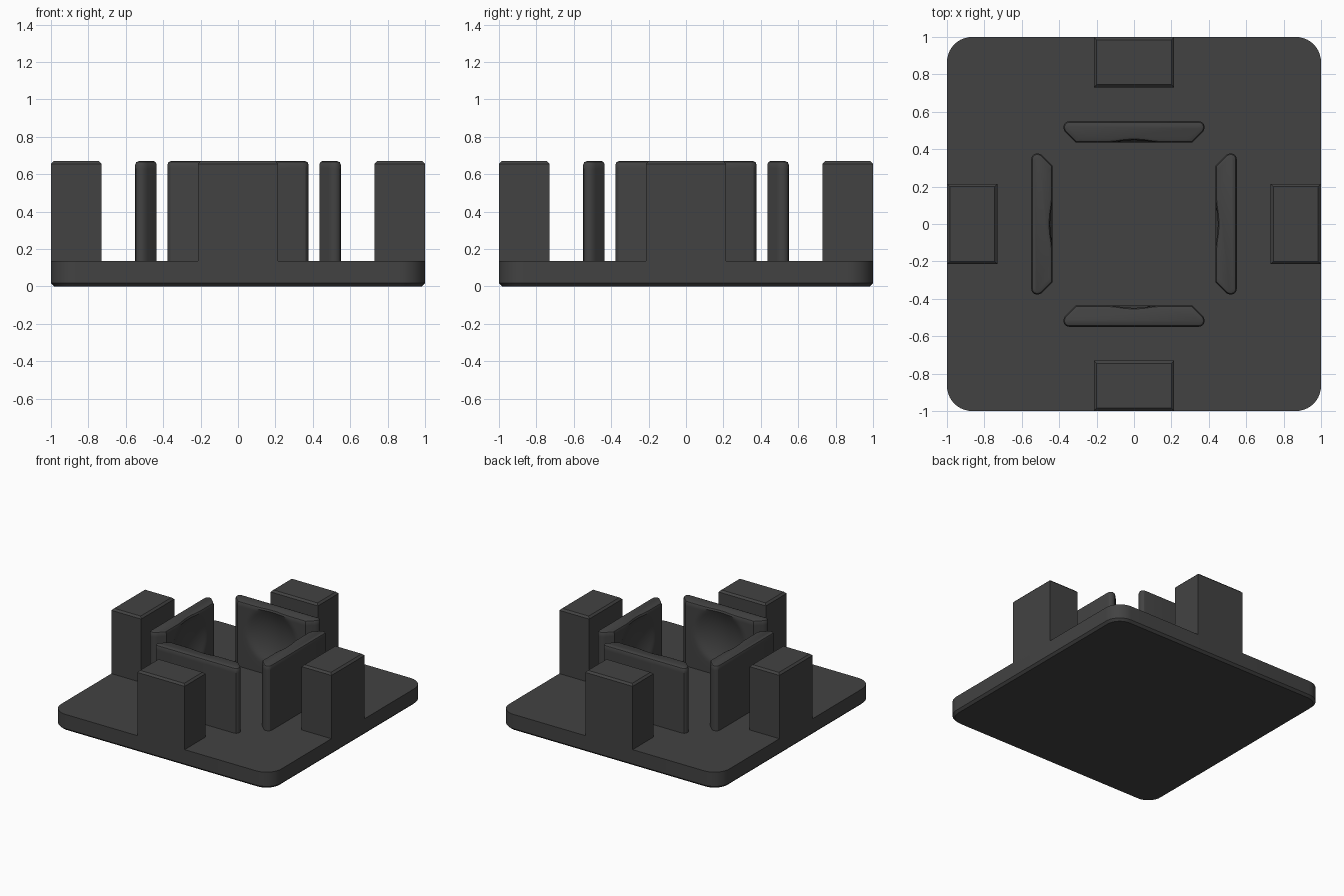
import bpy, bmesh, math
from mathutils import Vector, Matrix

if "Cube" in bpy.data.objects:
    bpy.data.objects.remove(bpy.data.objects["Cube"])

TOP, DECK = 0.67, 0.135
mat = bpy.data.materials.new("dark grey plastic")
mat.diffuse_color = (0.055, 0.055, 0.055, 1)
mat.use_nodes = True
mat.node_tree.nodes["Principled BSDF"].inputs["Base Color"].default_value = mat.diffuse_color


def finish(bm, name, angle=0.0):
    """Turn a bmesh into a named object rotated about z."""
    bmesh.ops.rotate(bm, verts=bm.verts, matrix=Matrix.Rotation(angle, 3, 'Z'))
    bmesh.ops.recalc_face_normals(bm, faces=bm.faces)
    me = bpy.data.meshes.new(name)
    bm.to_mesh(me)
    bm.free()
    ob = bpy.data.objects.new(name, me)
    bpy.context.collection.objects.link(ob)
    me.materials.append(mat)
    bpy.ops.object.select_all(action='DESELECT')
    ob.select_set(True)
    bpy.context.view_layer.objects.active = ob
    bpy.ops.object.shade_smooth_by_angle(angle=math.radians(30))
    return ob


def box(x0, x1, y0, y1, z0, z1):
    bm = bmesh.new()
    bmesh.ops.create_cube(bm, size=1)
    for v in bm.verts:
        v.co = ((x0 + x1) / 2 + v.co.x * (x1 - x0),
                (y0 + y1) / 2 + v.co.y * (y1 - y0),
                (z0 + z1) / 2 + v.co.z * (z1 - z0))
    return bm


def bevel(bm, test, width, segments=1):
    edges = [e for e in bm.edges if test(*(v.co for v in e.verts))]
    bmesh.ops.bevel(bm, geom=edges, offset=width, segments=segments,
                    profile=0.5, affect='EDGES')


# Base plate: rounded corners and a chamfered underside
bm = box(-1, 1, -1, 1, 0, DECK)
bevel(bm, lambda a, b: abs(a.z - b.z) > 0.05, 0.135, 10)
bevel(bm, lambda a, b: max(a.z, b.z) < 0.001, 0.018)
finish(bm, "base_plate")


# Inner walls: chamfered ends, with a shallow ball-shaped hollow on the inner face
INNER, BALL_R, BALL_Z = 0.435, 0.49, 0.45
END = [(0.31, INNER), (0.36, 0.483), (0.374, 0.5), (0.378, 0.52),
       (0.373, 0.535), (0.362, 0.546), (0.345, 0.55)]


def hollow_y(x, z):
    d = BALL_R ** 2 - (z - BALL_Z) ** 2 - x * x
    a = math.sqrt(max(d, 0.0))
    return (a + INNER + math.sqrt((a - INNER) ** 2 + 0.006 ** 2)) / 2


def outline(z):
    xs = [-0.29 + 0.58 * i / 40 for i in range(41)]
    pts = [(x, hollow_y(x, z)) for x in xs]
    pts += END + [(-x, y) for x, y in reversed(END)]
    return [Vector(p) for p in pts]


def inset(pts, d):
    out = []
    for i, p in enumerate(pts):
        t = (pts[(i + 1) % len(pts)] - pts[i - 1]).normalized()
        out.append(p + Vector((-t.y, t.x)) * d)
    return out


def wall():
    bm = bmesh.new()
    zs = [DECK - 0.02] + [0.16 + (TOP - 0.02 - 0.16) * i / 24 for i in range(25)]
    layers = [(outline(z), z) for z in zs]
    rim = outline(TOP - 0.02)
    layers += [(inset(rim, 0.006), TOP - 0.006), (inset(rim, 0.02), TOP)]
    rings = [[bm.verts.new((p.x, p.y, z)) for p in pts] for pts, z in layers]
    for a, b in zip(rings, rings[1:]):
        for i in range(len(a)):
            j = (i + 1) % len(a)
            bm.faces.new((a[i], a[j], b[j], b[i]))
    bm.faces.new(rings[-1])
    bm.faces.new(rings[0][::-1])
    return bm


for k, side in enumerate(("back", "left", "front", "right")):
    turn = k * math.pi / 2
    finish(wall(), side + "_inner_wall", turn)
    # Outer block flush with the plate edge, chamfered around the top
    bm = box(-0.215, 0.215, 0.73, 1.0, DECK - 0.02, TOP)
    bevel(bm, lambda a, b: min(a.z, b.z) > TOP - 0.001, 0.015)
    finish(bm, side + "_outer_block", turn)
